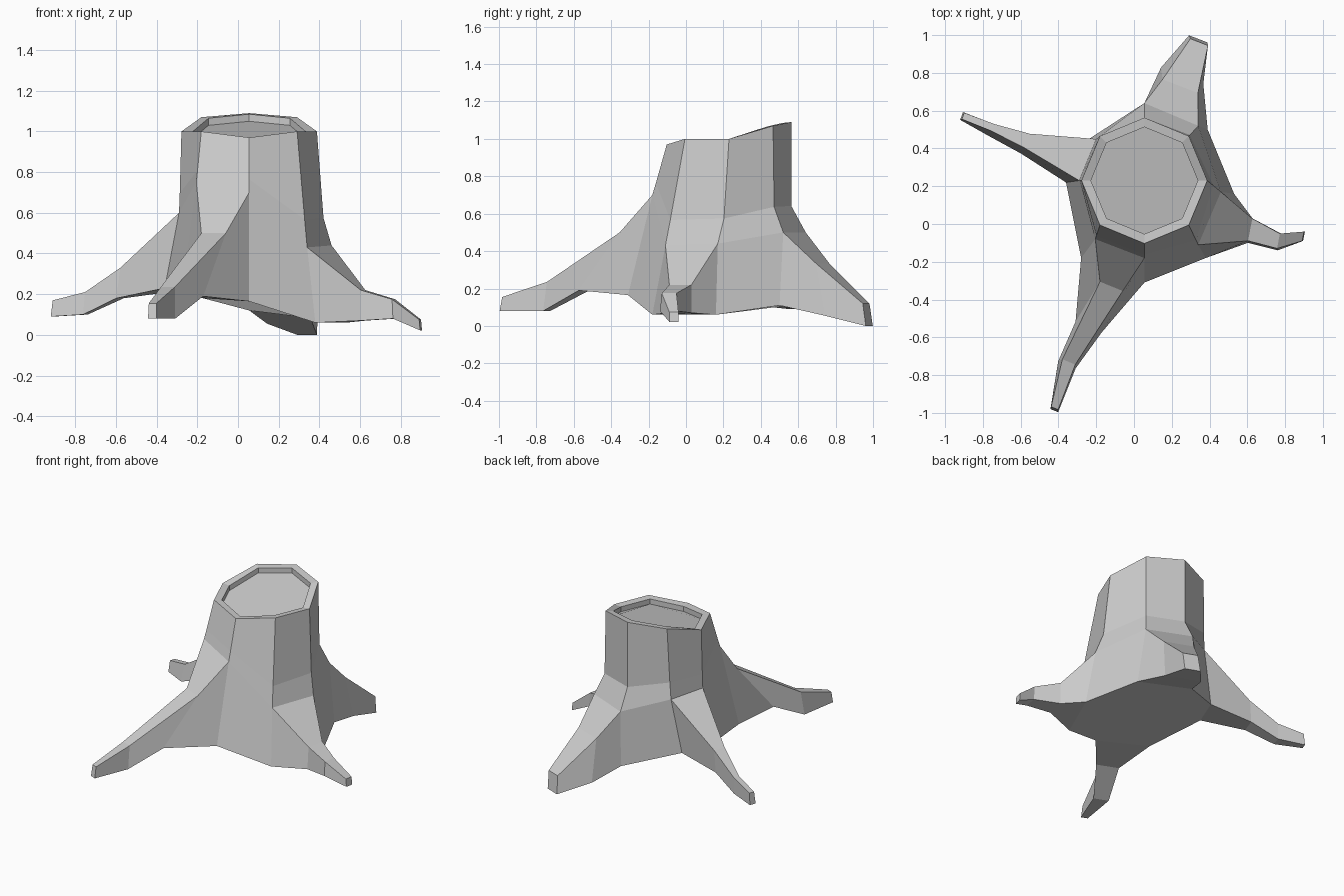
import bpy, bmesh, math
from mathutils import Vector

if "Cube" in bpy.data.objects:
    bpy.data.objects.remove(bpy.data.objects["Cube"])

CX, CY, R = 0.055, 0.23, 0.333

# Octagonal rings, counterclockwise from east
def top_z(y):
    return 0.97 if y < -0.05 else 1.0 if y < 0.3 else 1.07 if y < 0.5 else 1.09

top = []
for k in range(8):
    a = k * math.pi / 4
    y = CY + R * math.sin(a)
    top.append(Vector((CX + R * math.cos(a), y, top_z(y))))

# Shoulder where the roots begin, and the underside outline
shoulder = [Vector(p) for p in (
    (0.46, 0.17, 0.44), (0.34, 0.52, 0.50), (0.055, 0.64, 0.50), (-0.20, 0.45, 0.58),
    (-0.29, 0.23, 0.60), (-0.205, -0.08, 0.75), (0.055, -0.18, 0.70), (0.34, -0.11, 0.43))]
base = [Vector(p) for p in (
    (0.53, 0.16, 0.06), (0.39, 0.50, 0.11), (0.055, 0.635, 0.12), (-0.27, 0.43, 0.22),
    (-0.36, 0.22, 0.23), (-0.28, -0.18, 0.19), (0.055, -0.31, 0.165), (0.38, -0.18, 0.06))]

# Ring just above the shoulder
pull = (0.45, 0.1, 0.0, 0.7, 0.7, 0.75, 0.75, 0.75)
waist = []
for t, s, f in zip(top, shoulder, pull):
    p = t.lerp(s, f)
    p.z = t.z + (s.z - t.z) * 0.76
    waist.append(p)

# Roots: starting column -> sections (top centre, bottom centre, half widths)
roots = {
    7: [((0.615, -0.03, 0.22), (0.615, -0.035, 0.07), 0.06, 0.066),
        ((0.765, -0.09, 0.175), (0.77, -0.095, 0.08), 0.04, 0.045),
        ((0.895, -0.065, 0.075), (0.90, -0.065, 0.022), 0.025, 0.025)],
    1: [((0.245, 0.73, 0.335), (0.255, 0.785, 0.055), 0.10, 0.12),
        ((0.345, 0.963, 0.12), (0.34, 0.98, 0.0), 0.05, 0.052)],
    3: [((-0.565, 0.44, 0.33), (-0.58, 0.425, 0.18), 0.04, 0.055),
        ((-0.745, 0.51, 0.21), (-0.75, 0.495, 0.10), 0.02, 0.035),
        ((-0.905, 0.572, 0.17), (-0.913, 0.572, 0.09), 0.018, 0.022)],
    5: [((-0.12, -0.33, 0.50), (-0.24, -0.545, 0.19), 0.065, 0.075),
        ((-0.345, -0.73, 0.235), (-0.355, -0.745, 0.08), 0.037, 0.05),
        ((-0.42, -0.975, 0.155), (-0.422, -0.988, 0.08), 0.02, 0.022)],
}

bm = bmesh.new()

def add_ring(points):
    return [bm.verts.new(p) for p in points]

def bridge(a, b, columns=None):
    n = len(a)
    for i in columns or range(n):
        j = (i + 1) % n
        bm.faces.new((a[i], a[j], b[j], b[i]))

# Sunken cut surface and raised rim
centre = Vector((CX, CY, 1.03))
inner = [centre.lerp(p, 0.85) for p in top]
for p, t in zip(inner, top):
    p.z = t.z - 0.005
floor_ring = add_ring([p - Vector((0, 0, 0.035)) for p in inner])
inner_ring = add_ring(inner)
rings = [add_ring(r) for r in (top, waist, shoulder, base)]
bm.faces.new(floor_ring)
bridge(floor_ring, inner_ring)
bridge(inner_ring, rings[0])

# Trunk sides, gaps between roots, underside
bridge(rings[0], rings[1])
bridge(rings[1], rings[2])
bridge(rings[2], rings[3], (0, 2, 4, 6))
bm.faces.new(rings[3][::-1])

# Four tapering roots
for k, sections in roots.items():
    j = (k + 1) % 8
    prev = [rings[2][k], rings[2][j], rings[3][j], rings[3][k]]
    start = (shoulder[k] + shoulder[j]) / 2
    d = Vector(sections[-1][0]) - start
    left = Vector((-d.y, d.x, 0)).normalized()
    for t, b, wt, wb in sections:
        t, b = Vector(t), Vector(b)
        ring = add_ring((t - left * wt, t + left * wt, b + left * wb, b - left * wb))
        bridge(prev, ring)
        prev = ring
    bm.faces.new(prev)

bmesh.ops.recalc_face_normals(bm, faces=bm.faces[:])
mesh = bpy.data.meshes.new("tree_stump")
bm.to_mesh(mesh)
bm.free()
stump = bpy.data.objects.new("tree_stump", mesh)
bpy.context.collection.objects.link(stump)
